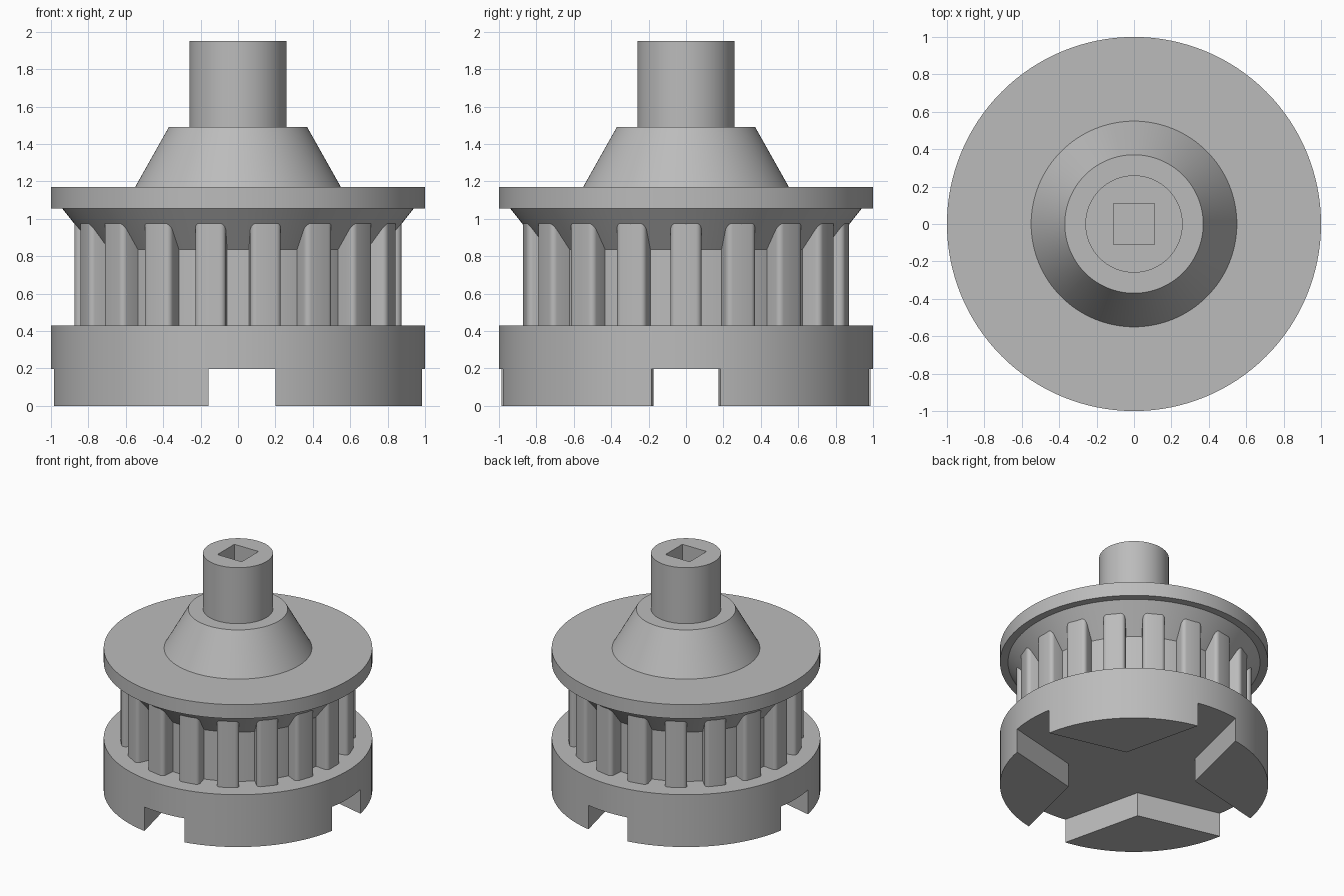
import bpy, bmesh, math
from mathutils import Matrix

if "Cube" in bpy.data.objects:
    bpy.data.objects.remove(bpy.data.objects["Cube"])

grey = bpy.data.materials.new("plain grey")
grey.use_nodes = True
tone = (0.5, 0.5, 0.5, 1)
grey.diffuse_color = tone
grey.node_tree.nodes["Principled BSDF"].inputs["Base Color"].default_value = tone

SEGMENTS = 128
TEETH = 18


def finish(name, bm):
    bmesh.ops.recalc_face_normals(bm, faces=bm.faces)
    mesh = bpy.data.meshes.new(name)
    bm.to_mesh(mesh)
    bm.free()
    mesh.materials.append(grey)
    obj = bpy.data.objects.new(name, mesh)
    bpy.context.collection.objects.link(obj)
    return obj


def smooth(obj):
    bpy.ops.object.select_all(action="DESELECT")
    obj.select_set(True)
    bpy.context.view_layer.objects.active = obj
    bpy.ops.object.shade_smooth_by_angle(angle=math.radians(30))


def lathe(name, profile):
    """Solid of revolution from (radius, height) points, capped at both ends."""
    bm = bmesh.new()
    rings = []
    for r, z in profile:
        ring = []
        for i in range(SEGMENTS):
            a = math.tau * i / SEGMENTS
            ring.append(bm.verts.new((r * math.cos(a), r * math.sin(a), z)))
        rings.append(ring)
    for low, high in zip(rings, rings[1:]):
        for i in range(SEGMENTS):
            j = (i + 1) % SEGMENTS
            bm.faces.new((low[i], low[j], high[j], high[i]))
    bm.faces.new(rings[0])
    bm.faces.new(rings[-1])
    return finish(name, bm)


def add_prism(bm, outline, bottom, top):
    face = bm.faces.new([bm.verts.new((x, y, bottom)) for x, y in outline])
    extruded = bmesh.ops.extrude_face_region(bm, geom=[face])["geom"]
    verts = [v for v in extruded if isinstance(v, bmesh.types.BMVert)]
    bmesh.ops.translate(bm, verts=verts, vec=(0, 0, top - bottom))
    return list(face.verts) + verts


def prism(name, outline, bottom, top):
    bm = bmesh.new()
    add_prism(bm, outline, bottom, top)
    return finish(name, bm)


def cut(obj, cutter):
    cutter.hide_render = True
    mod = obj.modifiers.new("cut", "BOOLEAN")
    mod.operation = "DIFFERENCE"
    mod.solver = "EXACT"
    mod.object = cutter
    bpy.ops.object.select_all(action="DESELECT")
    obj.select_set(True)
    bpy.context.view_layer.objects.active = obj
    bpy.ops.object.modifier_apply(modifier=mod.name)
    bpy.data.objects.remove(cutter)


# Base disc with a cross of slots that narrow outwards
base = lathe("base_disc", [(1, 0), (1, 0.43)])
cross = []
for k in range(4):
    turn = Matrix.Rotation(k * math.pi / 2, 2)
    for x, y in ((1.1, -0.152), (1.1, 0.152), (0.335, 0.335)):
        px, py = turn @ Matrix(((x, 0), (y, 0))).col[0]
        cross.append((px + 0.02, py))
cut(base, prism("slot_cutter", cross, -0.1, 0.197))
smooth(base)

# Core, flange, collar and shaft in one turned body
body = lathe("turned_body", [(0.765, 0.43), (0.765, 0.835), (0.94, 1.055), (1, 1.055),
                             (1, 1.17), (0.55, 1.17), (0.37, 1.49), (0.26, 1.49),
                             (0.26, 1.95)])
square = [(-0.11, -0.11), (0.11, -0.11), (0.11, 0.11), (-0.11, 0.11)]
cut(body, prism("socket_cutter", square, 1.5, 2.1))
smooth(body)

# Ring of teeth with rounded outer corners
half = [(0.74, 0.073), (0.845, 0.083)]
for step in range(1, 5):
    a = step * math.pi / 8
    half.append((0.845 + 0.03 * math.sin(a), 0.053 + 0.03 * math.cos(a)))
outline = half + [(x, -y) for x, y in reversed(half)]
bm = bmesh.new()
for k in range(TEETH):
    verts = add_prism(bm, outline, 0.43, 1.01)
    spin = Matrix.Rotation(math.tau * k / TEETH, 3, "Z")
    bmesh.ops.rotate(bm, verts=verts, cent=(0, 0, 0), matrix=spin)
smooth(finish("teeth", bm))
